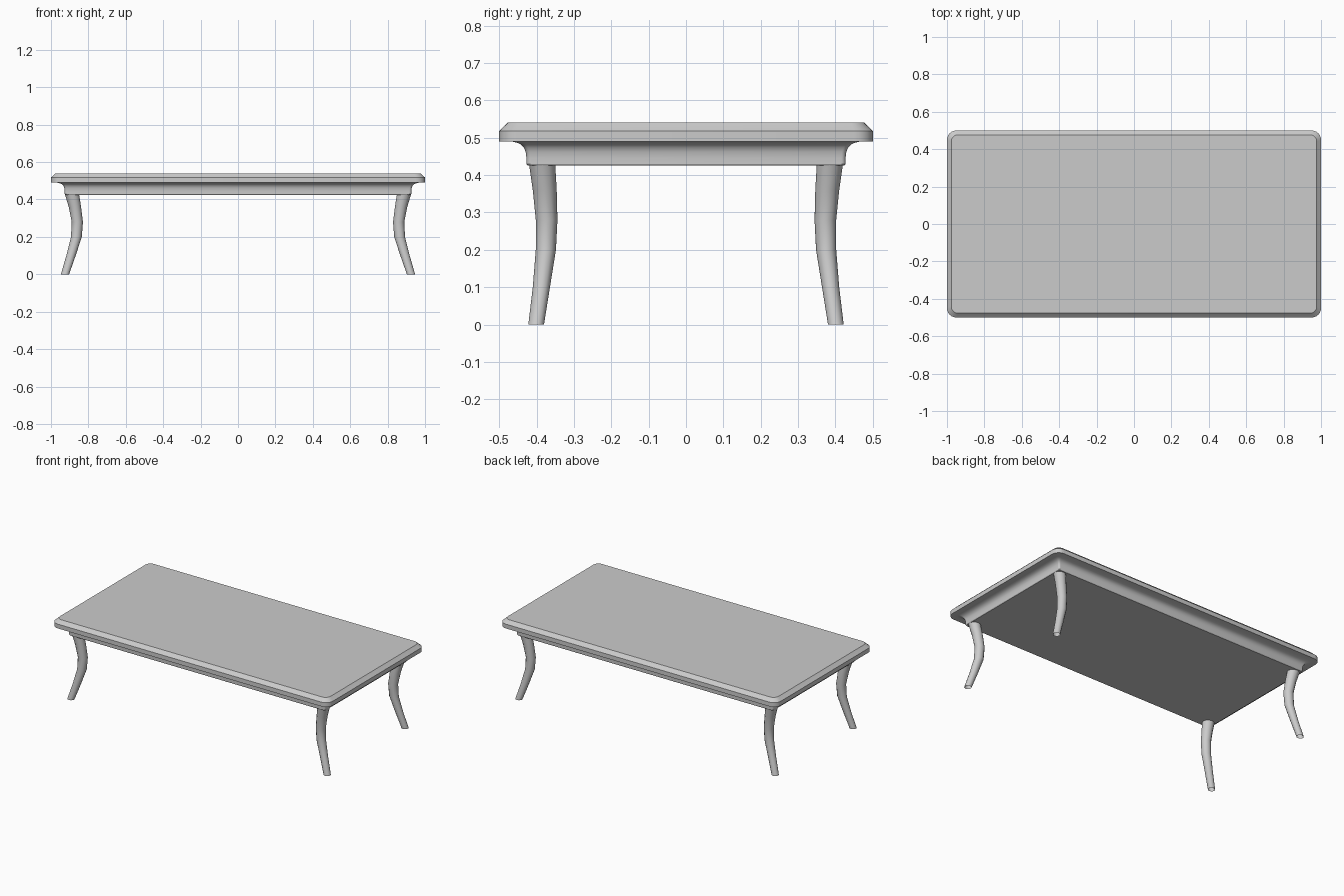
import bpy, bmesh, math

cube = bpy.data.objects.get("Cube")
if cube:
    bpy.data.objects.remove(cube, do_unlink=True)

GREY = (0.6, 0.6, 0.6, 1)
mat = bpy.data.materials.new("plain grey")
mat.use_nodes = True
mat.diffuse_color = GREY
mat.node_tree.nodes["Principled BSDF"].inputs["Base Color"].default_value = GREY


def loft(name, rings, caps, angle):
    """Skin a list of closed rings into one smooth-shaded object."""
    bm = bmesh.new()
    loops = [[bm.verts.new(p) for p in ring] for ring in rings]
    n = len(loops[0])
    for a, b in zip(loops, loops[1:]):
        for i in range(n):
            j = (i + 1) % n
            bm.faces.new((a[i], a[j], b[j], b[i]))
    if caps:
        bm.faces.new(loops[0][::-1])
        bm.faces.new(loops[-1])
    bmesh.ops.recalc_face_normals(bm, faces=bm.faces)
    mesh = bpy.data.meshes.new(name)
    bm.to_mesh(mesh)
    bm.free()
    mesh.materials.append(mat)
    obj = bpy.data.objects.new(name, mesh)
    bpy.context.collection.objects.link(obj)
    bpy.ops.object.select_all(action="DESELECT")
    obj.select_set(True)
    bpy.context.view_layer.objects.active = obj
    bpy.ops.object.shade_smooth_by_angle(angle=math.radians(angle))
    return obj


def rounded_rect(inset, z, steps=6):
    """Ring of the table outline, moved inwards by inset."""
    hx, hy = 1 - inset, 0.5 - inset
    r = max(0.05 - inset * 0.6, 0.012)
    ring = []
    for k, (sx, sy) in enumerate(((1, 1), (-1, 1), (-1, -1), (1, -1))):
        for i in range(steps + 1):
            a = (k + i / steps) * math.pi / 2
            ring.append((sx * (hx - r) + r * math.cos(a),
                         sy * (hy - r) + r * math.sin(a), z))
    return ring


# Top and moulded apron: (inset, height) from underside to tabletop
profile = [(0.076, 0.425), (0.073, 0.43), (0.073, 0.445), (0.071, 0.462),
           (0.066, 0.474), (0.057, 0.483), (0.046, 0.487), (0.034, 0.49),
           (0, 0.49), (0, 0.518), (0.006, 0.523), (0.023, 0.54)]
loft("table_top", [rounded_rect(i, z) for i, z in profile], True, 30)

# Curved legs: height, centre x, centre y, radius x, radius y
sections = [(0, 0.925, 0.401, 0.022, 0.021), (0.1, 0.893, 0.387, 0.025, 0.023),
            (0.2, 0.864, 0.375, 0.029, 0.027), (0.28, 0.859, 0.373, 0.030, 0.029),
            (0.36, 0.872, 0.378, 0.033, 0.032), (0.43, 0.888, 0.385, 0.038, 0.035)]
SIDES = 12
for side, sx in (("left", 1), ("right", -1)):
    for end, sy in (("front", -1), ("back", 1)):
        rings = []
        for z, cx, cy, rx, ry in sections:
            turn = [2 * math.pi * i / SIDES for i in range(SIDES)]
            rings.append([(sx * (cx + rx * math.cos(a)),
                           sy * (cy + ry * math.sin(a)), z) for a in turn])
        leg = loft(f"{end}_{side}_leg", rings, False, 40)
